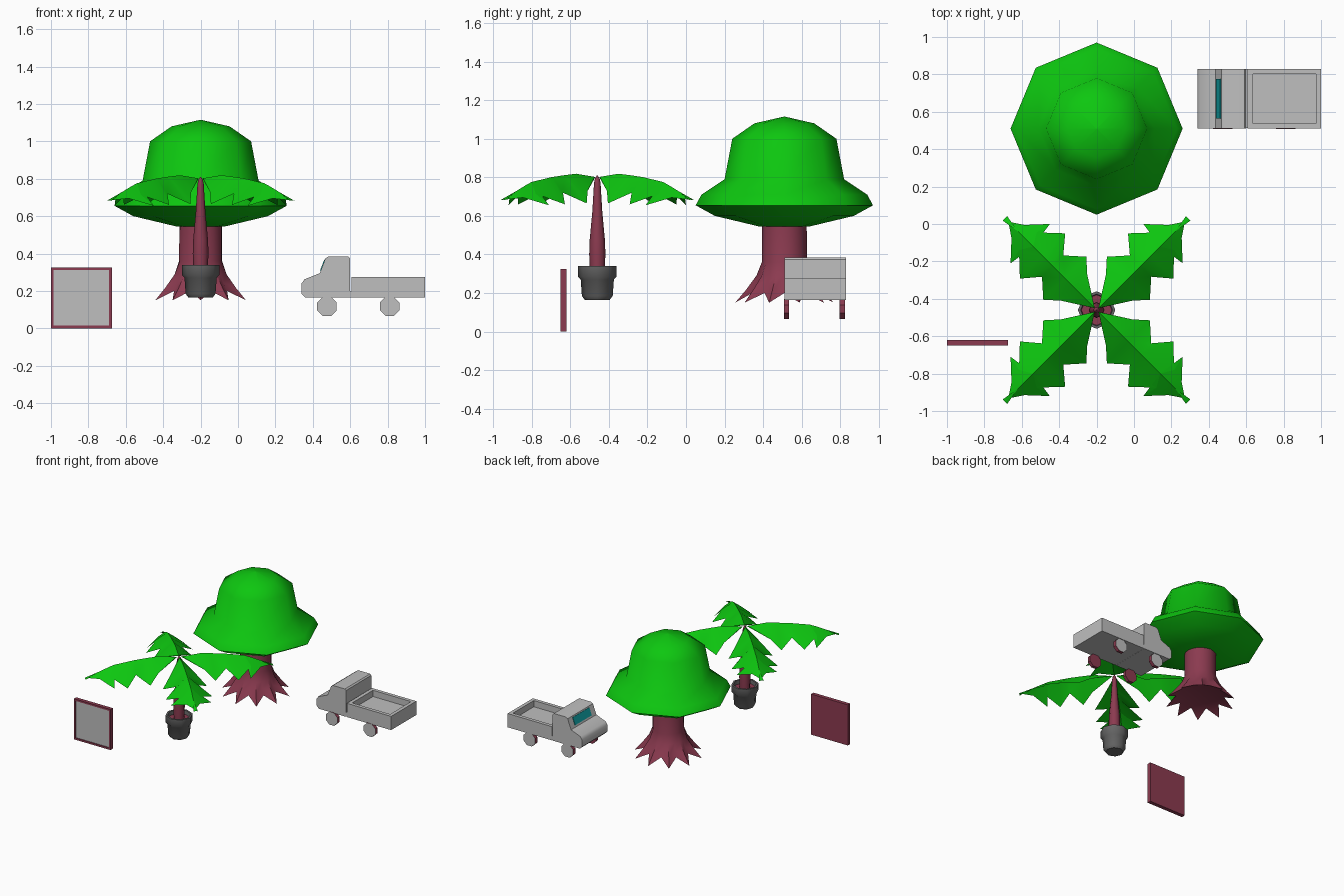
import bpy, bmesh, math
from mathutils import Vector

if "Cube" in bpy.data.objects:
    bpy.data.objects.remove(bpy.data.objects["Cube"])


def mat(name, r, g, b):
    m = bpy.data.materials.new(name)
    m.diffuse_color = (r, g, b, 1)
    m.use_nodes = True
    m.node_tree.nodes["Principled BSDF"].inputs["Base Color"].default_value = m.diffuse_color
    return m


GREEN = mat("leaf_green", 0.004, 0.57, 0.005)
MAROON = mat("maroon_wood", 0.26, 0.043, 0.08)
LIGHT = mat("light_grey", 0.52, 0.52, 0.52)
DARK = mat("dark_grey", 0.13, 0.13, 0.13)
TEAL = mat("teal_glass", 0.005, 0.34, 0.36)


def finish(name, bm, mats, angle=35, solid=True):
    bmesh.ops.remove_doubles(bm, verts=bm.verts, dist=0.0005)
    if solid:
        bmesh.ops.recalc_face_normals(bm, faces=bm.faces)
    me = bpy.data.meshes.new(name)
    bm.to_mesh(me)
    bm.free()
    ob = bpy.data.objects.new(name, me)
    bpy.context.collection.objects.link(ob)
    for m in mats:
        me.materials.append(m)
    bpy.ops.object.select_all(action='DESELECT')
    ob.select_set(True)
    bpy.context.view_layer.objects.active = ob
    bpy.ops.object.shade_smooth_by_angle(angle=math.radians(angle))
    return ob


def skin(bm, rings):
    """Join rings of points with quads and cap both ends."""
    vs = [[bm.verts.new(p) for p in ring] for ring in rings]
    n = len(vs[0])
    for a, b in zip(vs, vs[1:]):
        for i in range(n):
            j = (i + 1) % n
            bm.faces.new((a[i], a[j], b[j], b[i]))
    bm.faces.new(vs[0][::-1])
    bm.faces.new(vs[-1])


def lathe(name, c, n, profile, mats, phase=0.0, angle=50):
    bm = bmesh.new()
    skin(bm, [[(c[0] + max(r, .002) * math.cos(phase + math.tau * i / n),
                c[1] + max(r, .002) * math.sin(phase + math.tau * i / n), z)
               for i in range(n)] for r, z in profile])
    return finish(name, bm, mats, angle)


def extrude_y(bm, profile, y0, y1):
    skin(bm, [[(x, y, z) for x, z in profile] for y in (y0, y1)])


def face_towards(bm, d):
    bmesh.ops.recalc_face_normals(bm, faces=bm.faces)
    d = Vector(d)
    good = [f for f in bm.faces if f.normal.dot(d) > .95]
    return max(good, key=lambda f: f.calc_center_median().dot(d))


def recess(bm, face, width, depth):
    bmesh.ops.inset_region(bm, faces=[face], thickness=width, use_even_offset=True)
    n = face.normal.copy()
    new = bmesh.ops.extrude_discrete_faces(bm, faces=[face])['faces']
    bmesh.ops.translate(bm, verts=new[0].verts, vec=n * -depth)
    return new[0]


# --- Round tree: octagonal crown
T = (-0.2, 0.51)
lathe("tree_crown", T, 8, [(.08, .555), (.13, .545), (.36, .60), (.46, .655), (.43, .71),
      (.31, .79), (.27, 1.0), (.155, 1.08), (0, 1.115)], [GREEN])

# --- Round tree: trunk with ten pointed roots
bm = bmesh.new()
rings = []
for r, z, rv, zv in [(.255, .15, .175, .20), (.20, .215, .15, .245), (.145, .29, .13, .29),
                     (.117, .36, .115, .36), (.116, .57, .113, .57)]:
    ring = []
    for i in range(20):
        a = math.pi / 2 + math.tau * i / 20
        rr, zz = (r, z) if i % 2 == 0 else (rv, zv)
        ring.append((T[0] + rr * math.cos(a), T[1] + rr * math.sin(a), zz))
    rings.append(ring)
skin(bm, rings)
bmesh.ops.triangulate(bm, faces=[f for f in bm.faces if len(f.verts) > 4])
finish("tree_trunk", bm, [MAROON], 45)

# --- Potted palm: pot, soil, stem
P = (-0.2, -0.46)
lathe("pot", P, 8, [(.065, .165), (.08, .185), (.086, .27), (.1, .285), (.1, .34), (.085, .34),
      (.08, .30)], [DARK])
lathe("pot_soil", P, 8, [(.083, .298), (.083, .31)], [MAROON])
lathe("palm_stem", P, 8, [(.038, .30), (.042, .40), (.040, .47), (.026, .62), (.017, .77),
      (.012, .795), (0, .81)], [MAROON])


# --- Palm fronds: arched midrib with drooping toothed edges
def rib_height(t):
    pts = [(0, .80), (.1, .82), (.22, .805), (.345, .775), (.5, .68)]
    for (a, za), (b, zb) in zip(pts, pts[1:]):
        if t <= b:
            return za + (zb - za) * (t - a) / (b - a)
    return pts[-1][1]


EDGE = [(.03, .015, .80), (.19, .05, .73), (.285, .055, .665), (.292, .178, .72), (.41, .168, .66),
        (.415, .32, .715), (.46, .25, .655), (.455, .385, .695), (.478, .502, .682)]
RIB = [.01, .11, .17, .235, .29, .34, .37, .42, .49]
bm = bmesh.new()
for sx in (-1, 1):
    for sy in (-1, 1):
        for swap in (False, True):
            rib, edge = [], []
            for t, (u, v, z) in zip(RIB, EDGE):
                if swap:
                    u, v = v, u
                rib.append(bm.verts.new((P[0] + sx * t, P[1] + sy * t, rib_height(t))))
                edge.append(bm.verts.new((P[0] + sx * u, P[1] + sy * v, z)))
            for i in range(len(RIB) - 1):
                for tri in ((rib[i], rib[i + 1], edge[i + 1]), (rib[i], edge[i + 1], edge[i])):
                    bm.faces.new(tri)
bmesh.ops.remove_doubles(bm, verts=bm.verts, dist=0.0005)
for f in bm.faces:
    f.normal_update()
    if f.normal.z < 0:
        f.normal_flip()
finish("palm_fronds", bm, [GREEN], 40, solid=False)

# --- Framed mirror panel
bm = bmesh.new()
extrude_y(bm, [(-1, 0), (-.675, 0), (-.675, .325), (-1, .325)], -.65, -.62)
glass = recess(bm, face_towards(bm, (0, -1, 0)), .014, .008)
glass.material_index = 1
finish("mirror", bm, [MAROON, LIGHT])

# --- Truck: cab, bed, joining bar
Y0, Y1 = .51, .83
bm = bmesh.new()
extrude_y(bm, [(.36, .165), (.60, .165), (.60, .375), (.59, .385), (.485, .385), (.468, .375),
               (.437, .295), (.355, .262), (.34, .24), (.34, .185)], Y0, Y1)
finish("truck_cab", bm, [LIGHT])

bm = bmesh.new()
extrude_y(bm, [(.607, .165), (1, .165), (1, .275), (.607, .275)], Y0, Y1)
recess(bm, face_towards(bm, (0, 0, 1)), .028, .05)
finish("truck_bed", bm, [LIGHT])

bm = bmesh.new()
extrude_y(bm, [(.58, .166), (.63, .166), (.63, .2), (.58, .2)], Y0 + .002, Y1 - .002)
finish("truck_joint", bm, [LIGHT])

# --- Windshield plate lying on the sloped cab front
bm = bmesh.new()
extrude_y(bm, [(.439, .31), (.461, .367), (.466, .365), (.444, .308)], .565, .775)
finish("windshield", bm, [TEAL])

# --- Wheels: maroon tyres with grey outer faces
for label, x in (("front", .475), ("rear", .811)):
    for side, y0, y1, out in (("left", .507, .533, -1), ("right", .797, .825, 1)):
        bm = bmesh.new()
        extrude_y(bm, [(x + .056 * math.cos(math.tau * (i + .5) / 8),
                        .117 + .056 * math.sin(math.tau * (i + .5) / 8)) for i in range(8)], y0, y1)
        face_towards(bm, (0, out, 0)).material_index = 1
        finish(f"{label}_{side}_wheel", bm, [MAROON, LIGHT])
